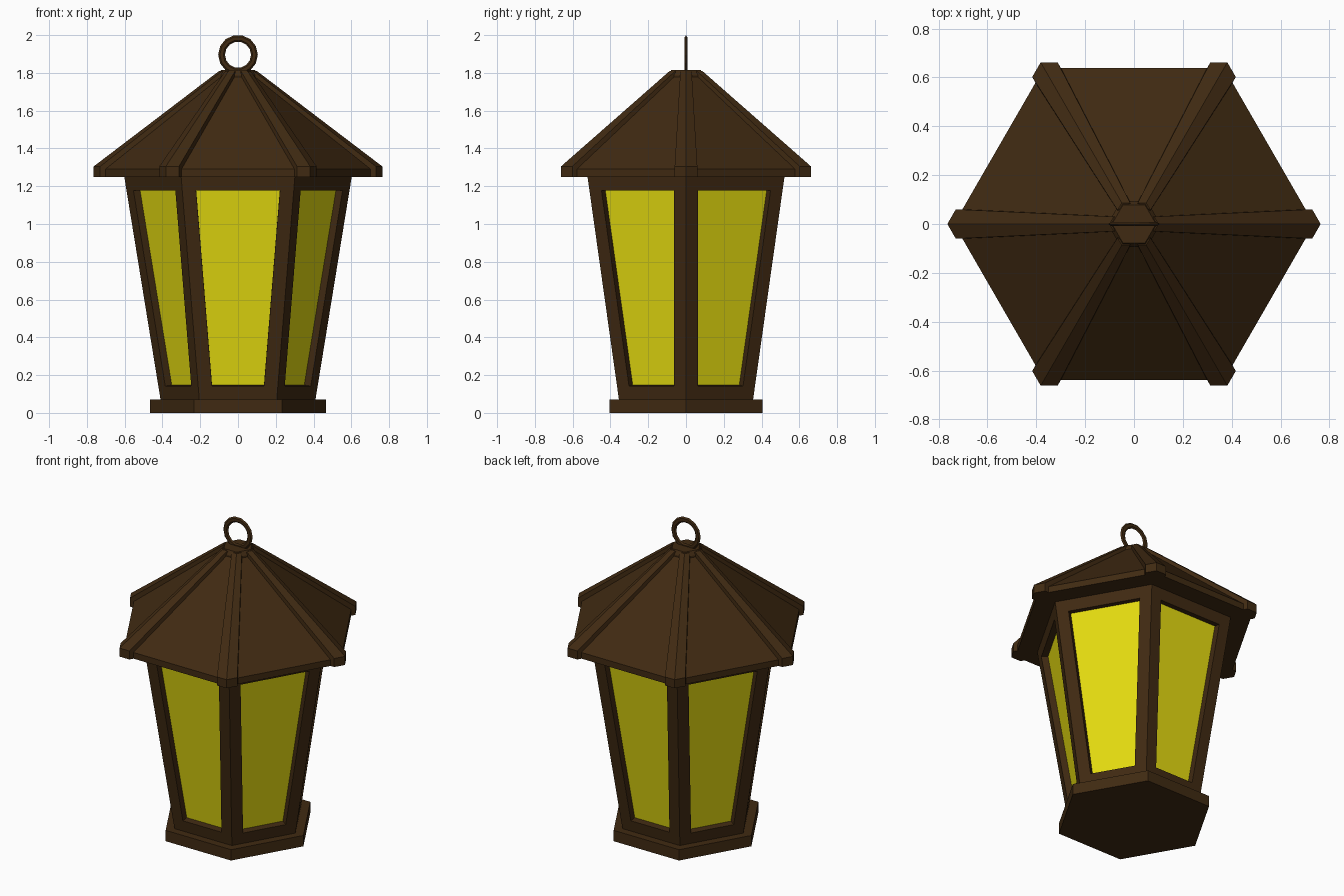
import bpy, bmesh, math
from mathutils import Matrix

if "Cube" in bpy.data.objects:
    bpy.data.objects.remove(bpy.data.objects["Cube"], do_unlink=True)


def material(name, rgb):
    mat = bpy.data.materials.new(name)
    mat.use_nodes = True
    mat.diffuse_color = (*rgb, 1)
    mat.node_tree.nodes["Principled BSDF"].inputs["Base Color"].default_value = (*rgb, 1)
    return mat


BROWN = material("dark_brown_metal", (0.051, 0.023, 0.006))
YELLOW = material("yellow_glass", (0.78, 0.71, 0.005))


def finish(bm, name, mats):
    bmesh.ops.recalc_face_normals(bm, faces=bm.faces[:])
    mesh = bpy.data.meshes.new(name)
    bm.to_mesh(mesh)
    bm.free()
    for mat in mats:
        mesh.materials.append(mat)
    obj = bpy.data.objects.new(name, mesh)
    bpy.context.collection.objects.link(obj)
    return obj


def hex_stack(rings):
    """Closed six-sided solid through (radius, z) rings, corners on the x axis."""
    bm = bmesh.new()
    loops = []
    for r, z in rings:
        angles = [math.radians(60 * i) for i in range(6)]
        loops.append([bm.verts.new((r * math.cos(a), r * math.sin(a), z)) for a in angles])
    for low, high in zip(loops, loops[1:]):
        for i in range(6):
            j = (i + 1) % 6
            bm.faces.new((low[i], low[j], high[j], high[i]))
    bm.faces.new(loops[0][::-1])
    bm.faces.new(loops[-1])
    return bm


# Base plinth, roof and top cap
finish(hex_stack([(0.467, 0), (0.467, 0.07)]), "base", [BROWN])
finish(hex_stack([(0.737, 1.25), (0.737, 1.29), (0.1, 1.785)]), "roof", [BROWN])
finish(hex_stack([(0.108, 1.76), (0.108, 1.79), (0.09, 1.815)]), "roof_cap", [BROWN])

# Tapered body with a recessed glass pane in each side
bm = hex_stack([(0.41, 0.07), (0.602, 1.25)])
bm.normal_update()
panes = [f for f in bm.faces if len(f.verts) == 4]
bmesh.ops.inset_individual(bm, faces=panes, thickness=0.073, use_even_offset=True)
bmesh.ops.inset_individual(bm, faces=panes, thickness=0, depth=-0.04)
for face in panes:
    face.material_index = 1
finish(bm, "lantern_body", [BROWN, YELLOW])

# Six roof ribs, each a bent strip that follows a corner of the roof
TIP = math.tan(math.radians(30))
for i in range(6):
    bm = bmesh.new()
    for r, half, z in [(0.764, 0.06, 1.25), (0.764, 0.06, 1.305), (0.1, 0.03, 1.81),
                       (0.65, 0.06, 1.25), (0.08, 0.03, 1.77)]:
        for side in (-1, 0, 1):
            bm.verts.new((r - abs(side) * half * TIP, side * half, z))
    hull = bmesh.ops.convex_hull(bm, input=bm.verts[:])
    loose = set(hull["geom_interior"]) | set(hull["geom_unused"])
    bmesh.ops.delete(bm, geom=[v for v in loose if isinstance(v, bmesh.types.BMVert)], context="VERTS")
    bmesh.ops.rotate(bm, verts=bm.verts[:], matrix=Matrix.Rotation(math.radians(60 * i), 3, "Z"))
    finish(bm, "roof_rib_%d" % (i + 1), [BROWN])

# Flat hanging ring
bpy.ops.mesh.primitive_torus_add(major_segments=14, minor_segments=6, major_radius=0.087,
                                 minor_radius=0.018, location=(0, 0, 1.896),
                                 rotation=(math.pi / 2, 0, 0))
ring = bpy.context.object
ring.name = "hanging_ring"
ring.scale.z = 0.5
ring.data.materials.append(BROWN)
